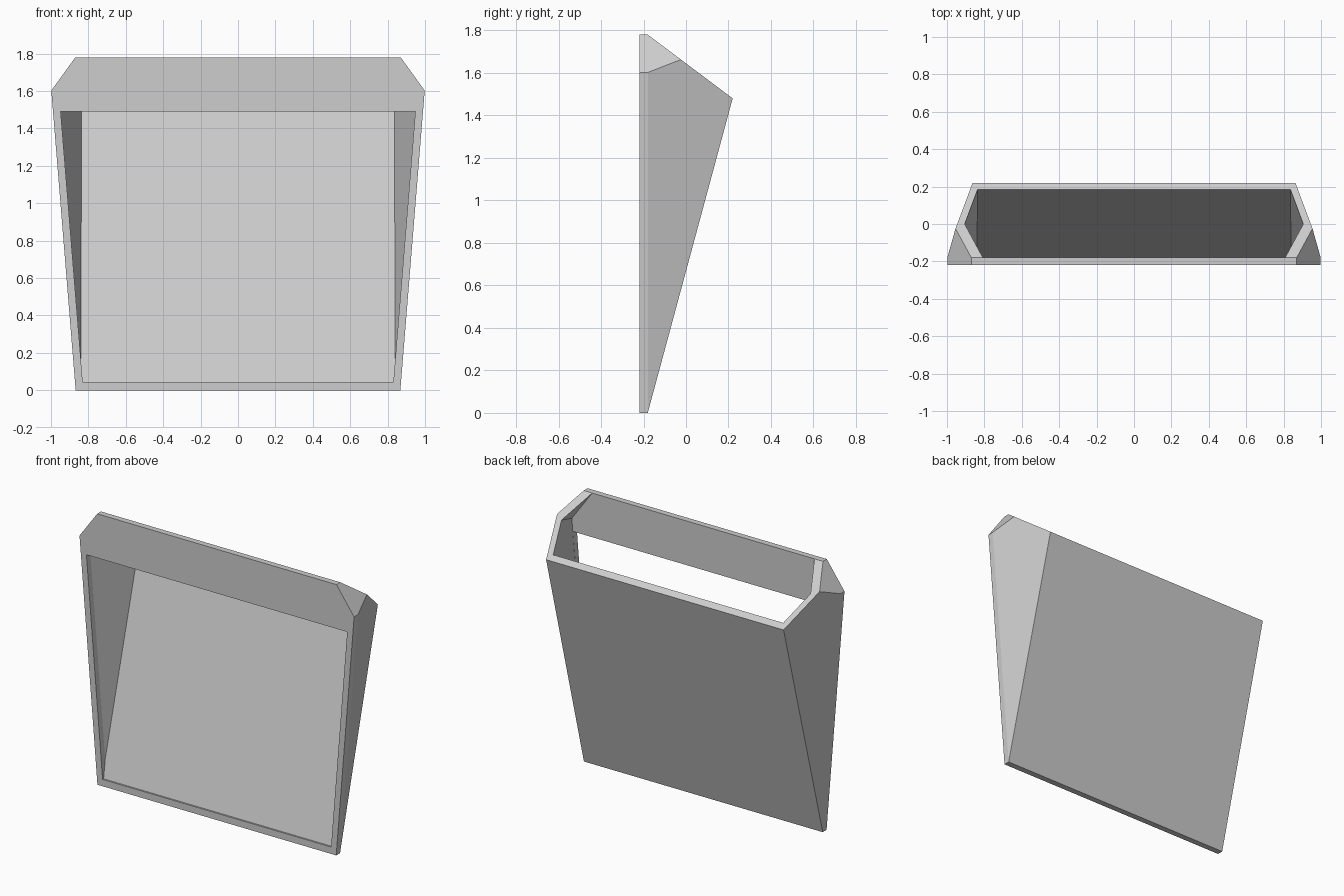
import bpy, bmesh
from mathutils import Vector

cube = bpy.data.objects.get("Cube")
if cube:
    bpy.data.objects.remove(cube, do_unlink=True)

grey = bpy.data.materials.new("light grey")
grey.use_nodes = True
grey.diffuse_color = (0.61, 0.61, 0.61, 1)
grey.node_tree.nodes["Principled BSDF"].inputs["Base Color"].default_value = grey.diffuse_color


def solid(name, planes):
    """Convex solid: a big block trimmed by half-spaces n.p <= d; x planes are mirrored."""
    bm = bmesh.new()
    bmesh.ops.create_cube(bm, size=6)
    for n, d in planes:
        n = Vector(n)
        sides = [n, Vector((-n.x, n.y, n.z))] if n.x else [n]
        for s in sides:
            co = s * (d / s.length_squared)
            geom = bm.verts[:] + bm.edges[:] + bm.faces[:]
            cut = bmesh.ops.bisect_plane(bm, geom=geom, plane_co=co, plane_no=s,
                                         dist=1e-5, clear_outer=True)
            edges = [e for e in cut["geom_cut"] if isinstance(e, bmesh.types.BMEdge)]
            bmesh.ops.contextual_create(bm, geom=edges)
    bmesh.ops.recalc_face_normals(bm, faces=bm.faces[:])
    mesh = bpy.data.meshes.new(name)
    bm.to_mesh(mesh)
    bm.free()
    mesh.materials.append(grey)
    obj = bpy.data.objects.new(name, mesh)
    bpy.context.collection.objects.link(obj)
    return obj


slope = 0.08125   # outward flare of the sides per unit height
lean = 0.27       # backward lean of the rear wall
taper = 0.313     # narrowing of the sides towards the rear
bevel = 0.722     # slant of the upper corners

# Outer wedge-shaped body
shell = solid("hopper_shell", [
    ((0, -1, 0), 0.22),
    ((0, 0, -1), 0),
    ((0, 0, 1), 1.78),
    ((0, 1, -lean), -0.18),
    ((1, 0, -slope), 0.868),
    ((1, taper, -slope), 0.868 - 0.18 * taper),
    ((1, 0, bevel), 2.155),
    ((0, 0.75, 1), 1.78 - 0.18 * 0.75),
])

# Inner cavity, open through the sloping top
cavity = solid("cavity_cutter", [
    ((0, -1, 0), 0.18),
    ((0, 1, -lean), -0.2215),
    ((1, taper, -slope), 0.828 - 0.18 * taper),
    ((1, 0, bevel), 2.093),
    ((0, 0, 1), 2.2),
])

# Front window under the top band
window = solid("window_cutter", [
    ((0, -1, 0), 0.4),
    ((0, 1, 0), -0.1785),
    ((0, 1, -lean), -0.2215),
    ((0, 0, -1), -0.045),
    ((0, 0, 1), 1.49),
    ((1, 0, -slope), 0.827),
])

for cutter in (cavity, window):
    cutter.hide_render = True
    mod = shell.modifiers.new(cutter.name, 'BOOLEAN')
    mod.operation = 'DIFFERENCE'
    mod.solver = 'EXACT'
    mod.object = cutter

# Bake the cuts and drop the cutters
graph = bpy.context.evaluated_depsgraph_get()
result = bpy.data.meshes.new_from_object(shell.evaluated_get(graph))
shell.modifiers.clear()
shell.data = result
for cutter in (cavity, window):
    bpy.data.objects.remove(cutter, do_unlink=True)
